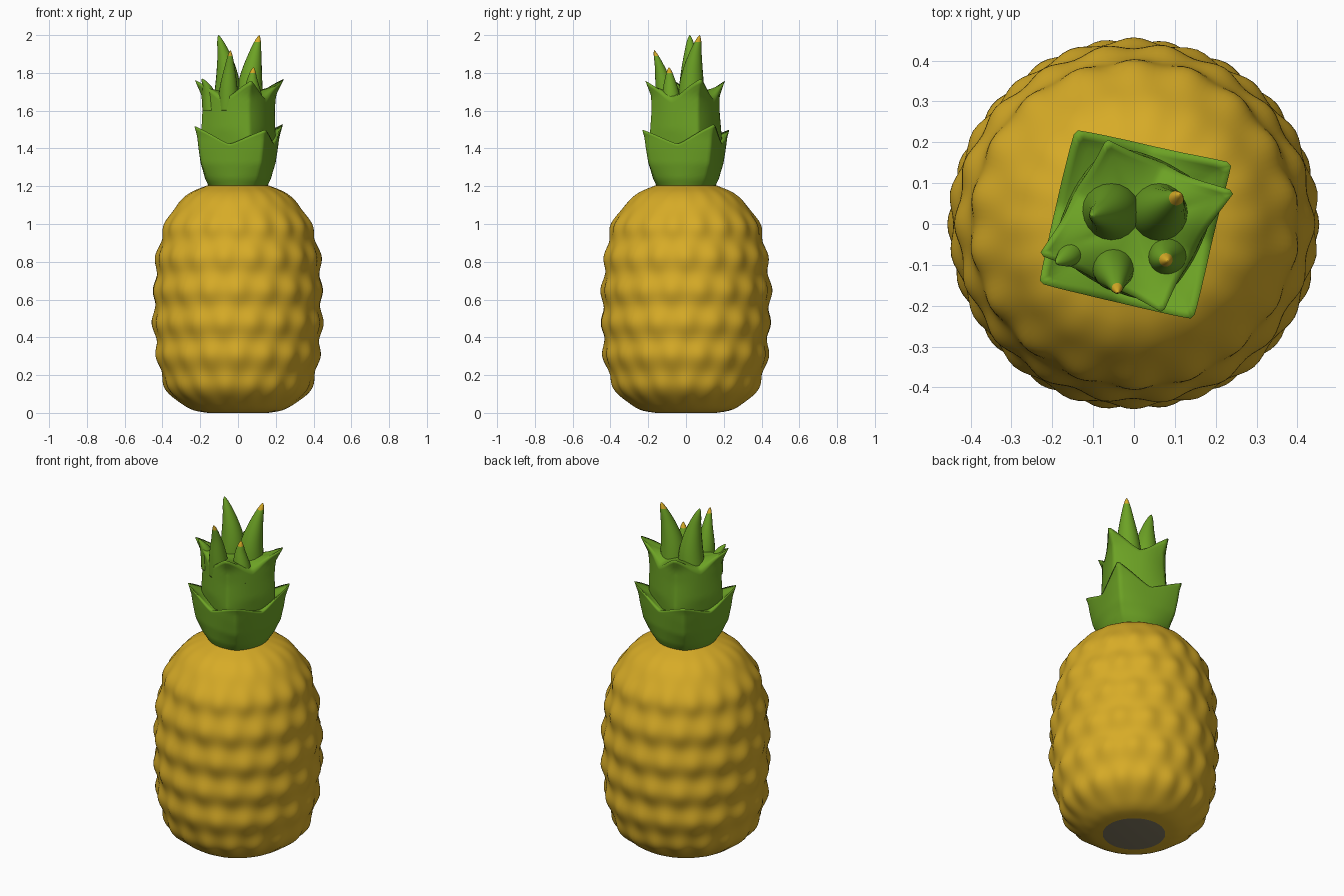
import bpy, math
from mathutils import Vector

if "Cube" in bpy.data.objects:
    bpy.data.objects.remove(bpy.data.objects["Cube"])


def material(name, rgb):
    m = bpy.data.materials.new(name)
    m.diffuse_color = (*rgb, 1)
    m.use_nodes = True
    m.node_tree.nodes["Principled BSDF"].inputs["Base Color"].default_value = m.diffuse_color
    return m


YELLOW = material("golden yellow", (0.68, 0.41, 0.02))
GREEN = material("leaf green", (0.15, 0.36, 0.018))
GREY = material("base grey", (0.22, 0.19, 0.12))


def curve(pts, t):
    """Smooth point on a Catmull-Rom path, t from 0 to 1."""
    n = len(pts) - 1
    i = min(int(t * n), n - 1)
    f = t * n - i
    a, b, c, d = (Vector(pts[max(0, min(n, i + k))]) for k in (-1, 0, 1, 2))
    return 0.5 * (2 * b + (c - a) * f + (2 * a - 5 * b + 4 * c - d) * f * f
                  + (3 * b - a - 3 * c + d) * f ** 3)


def table(pts, z):
    """Linear lookup of a radius at height z in (z, r) points."""
    for (z0, r0), (z1, r1) in zip(pts, pts[1:]):
        if z <= z1:
            return r0 + (r1 - r0) * max(0, (z - z0) / (z1 - z0))
    return pts[-1][1]


def loft(name, rings, mats, rule=None):
    """Skin equal rings of points, close both ends, shade smooth."""
    n = len(rings[0])
    verts = [p for ring in rings for p in ring]
    faces = [(k * n + i, k * n + (i + 1) % n, (k + 1) * n + (i + 1) % n, (k + 1) * n + i)
             for k in range(len(rings) - 1) for i in range(n)]
    for base, ring, flip in ((0, rings[0], True), ((len(rings) - 1) * n, rings[-1], False)):
        c = len(verts)
        verts.append(sum((Vector(p) for p in ring), Vector()) / n)
        for i in range(n):
            a, b = base + i, base + (i + 1) % n
            faces.append((b, a, c) if flip else (a, b, c))
    me = bpy.data.meshes.new(name)
    me.from_pydata([tuple(v) for v in verts], [], faces)
    for m in mats:
        me.materials.append(m)
    for p in me.polygons:
        p.use_smooth = True
        if rule:
            p.material_index = rule(p.center)
    ob = bpy.data.objects.new(name, me)
    bpy.context.collection.objects.link(ob)
    return ob


# Fruit: turned profile with staggered bumps and a grey underside disc
profile = [(0.16, 0), (0.24, 0.015), (0.305, 0.05), (0.36, 0.105), (0.405, 0.19),
           (0.428, 0.3), (0.439, 0.42), (0.443, 0.54), (0.441, 0.66), (0.433, 0.78),
           (0.415, 0.9), (0.38, 1.01), (0.325, 1.1), (0.25, 1.165), (0.16, 1.205)]
rings = []
N = 144
for k in range(101):
    r, z = curve([(a, b, 0) for a, b in profile], k / 100)[:2]
    fade = min(1, k / 20, (100 - k) / 25)
    ring = []
    for i in range(N):
        a = math.tau * i / N
        w = math.pi * (z - 0.475) / 0.175
        bump = 0.007 * math.cos(2 * w) + 0.007 * math.cos(18 * a) * math.cos(w)
        bump += 0.002 * math.sin(5 * a + 9 * z)
        rr = r + fade * bump
        ring.append((rr * math.cos(a), rr * math.sin(a), max(z, 0)))
    rings.append(ring)
loft("fruit_body", rings, [YELLOW, GREY], lambda c: 1 if c.z < 0.001 else 0)


def leaf_tier(name, z0, dip, floor, side, corner, angle, leaves):
    """Four-cornered leaf cup; leaves = (tip height, tip radius scale)."""
    n, nv, ni = 128, 18, 6
    rings = [[] for _ in range(nv + ni + 1)]
    for i in range(n):
        a = math.tau * i / n
        u = ((a - math.radians(angle)) / (math.pi / 2)) % 4
        leaf = int(u + 0.5) % 4
        d = abs(u - math.floor(u + 0.5)) * 2
        tip, scale = leaves[leaf]
        top = dip + (tip - dip) * (1 - d) ** 1.3
        q = (1 - d) ** 2.0

        def radius(z):
            s, c = table(side, z), table(corner, z)
            f = max(0, (z - z0) / (tip - z0))
            return s + (c * (1 + (scale - 1) * f) - s) * q
        for k in range(nv + 1):
            z = z0 + (top - z0) * k / nv
            r = radius(z)
            rings[k].append((r * math.cos(a), r * math.sin(a), z))
        for k in range(1, ni + 1):
            w = k / ni
            r = radius(top) * (1 - 0.6 * w)
            z = top + (floor - top) * w ** 0.6
            rings[nv + k].append((r * math.cos(a), r * math.sin(a), z))
    loft(name, rings, [GREEN])


# Crown: two leaf cups
leaf_tier("lower_leaves", 1.19, 1.425, 1.42,
          [(1.19, 0.15), (1.24, 0.172), (1.32, 0.188), (1.42, 0.196), (1.53, 0.2)],
          [(1.19, 0.155), (1.24, 0.192), (1.32, 0.232), (1.4, 0.25), (1.46, 0.26), (1.53, 0.285)],
          32, [(1.53, 0.99), (1.5, 0.99), (1.52, 0.97), (1.5, 1.0)])
leaf_tier("middle_leaves", 1.3, 1.66, 1.7,
          [(1.3, 0.15), (1.5, 0.17), (1.65, 0.165), (1.77, 0.16)],
          [(1.3, 0.18), (1.45, 0.21), (1.6, 0.205), (1.68, 0.212), (1.77, 0.26)],
          18, [(1.77, 1.0), (1.76, 0.86), (1.765, 0.95), (1.76, 0.9)])


# Crown: upright centre spikes, some with golden tips
def spike(name, path, width, golden):
    rings = []
    for k in range(25):
        t = k / 24
        c = curve(path, t)
        r = width * max(0.004, 1 - t ** 1.5) ** 0.85 + 0.002 * (1 - t)
        rings.append([c + Vector((r * math.cos(math.tau * i / 20),
                                  r * math.sin(math.tau * i / 20), 0)) for i in range(20)])
    tip = path[-1][2]
    loft(name, rings, [GREEN, YELLOW], lambda c: int(golden and c.z > tip - 0.03))


spike("left_spike", [(-0.06, 0.03, 1.6), (-0.055, 0.03, 1.75), (-0.07, 0.025, 1.88), (-0.103, 0.02, 2.0)],
      0.075, False)
spike("right_spike", [(0.06, 0.03, 1.6), (0.065, 0.03, 1.75), (0.085, 0.045, 1.88), (0.112, 0.072, 2.0)],
      0.075, True)
spike("front_spike", [(-0.05, -0.1, 1.6), (-0.05, -0.115, 1.72), (-0.045, -0.135, 1.82), (-0.04, -0.168, 1.92)],
      0.055, True)
spike("front_right_spike", [(0.08, -0.08, 1.6), (0.08, -0.08, 1.68), (0.075, -0.085, 1.76), (0.082, -0.09, 1.83)],
      0.055, True)
spike("front_left_spike", [(-0.14, -0.06, 1.6), (-0.15, -0.065, 1.67), (-0.165, -0.08, 1.73), (-0.19, -0.095, 1.77)],
      0.045, False)
